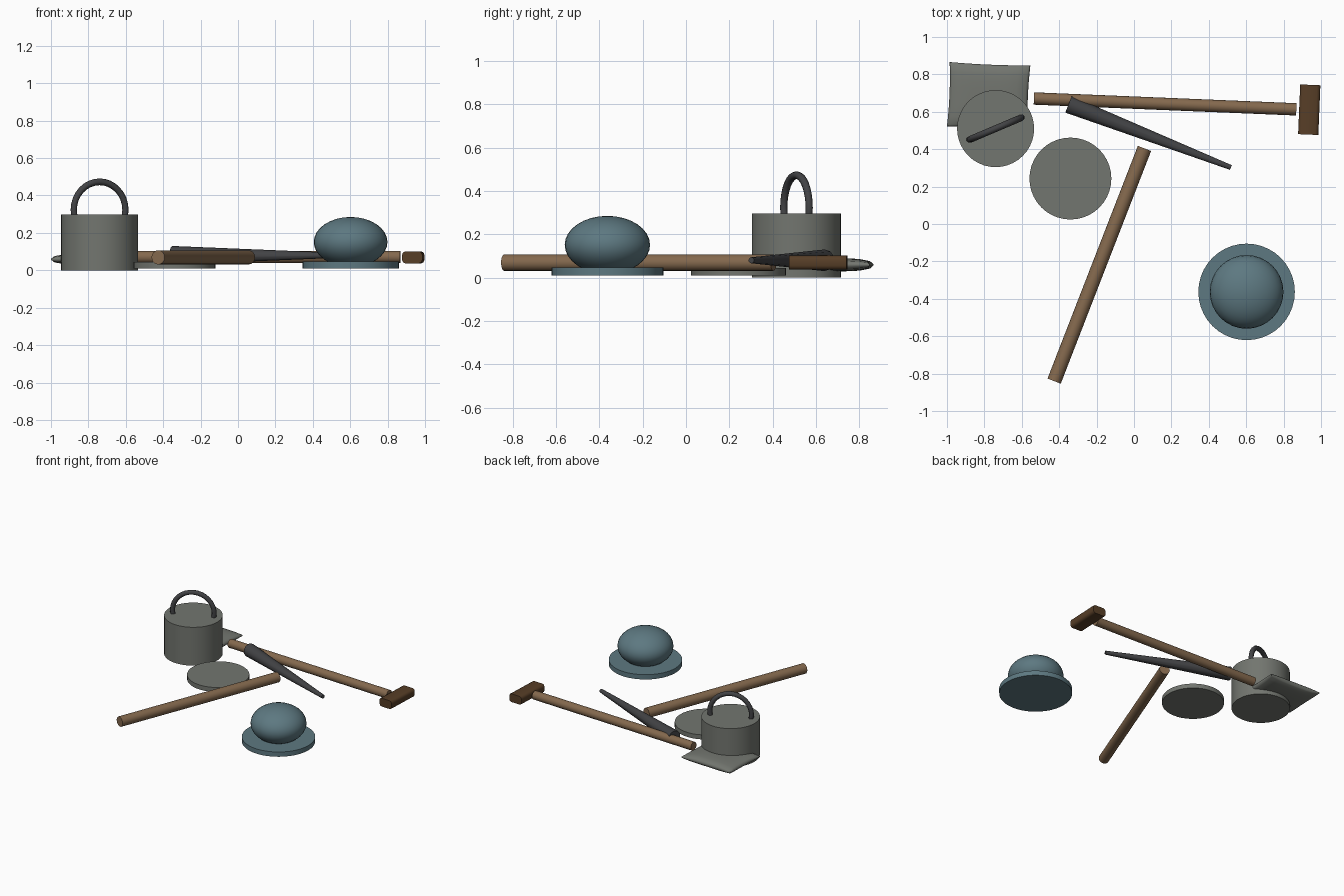
import bpy, bmesh, math
from mathutils import Vector, Matrix

cube = bpy.data.objects.get("Cube")
if cube:
    bpy.data.objects.remove(cube, do_unlink=True)


def material(name, r, g, b):
    m = bpy.data.materials.new(name)
    m.use_nodes = True
    m.diffuse_color = (r, g, b, 1)
    m.node_tree.nodes["Principled BSDF"].inputs["Base Color"].default_value = (r, g, b, 1)
    return m


GREY = material("worn grey metal", 0.17, 0.18, 0.16)
IRON = material("dark iron", 0.055, 0.056, 0.06)
WOOD = material("light wood", 0.23, 0.14, 0.075)
DARK_WOOD = material("dark wood", 0.095, 0.048, 0.02)
BLUE = material("dusty blue", 0.11, 0.19, 0.22)


def finish(name, mat):
    """Name, colour and smooth the active object."""
    ob = bpy.context.object
    ob.name = ob.data.name = name
    ob.data.materials.clear()
    ob.data.materials.append(mat)
    bpy.ops.object.shade_smooth_by_angle(angle=math.radians(50))
    return ob


def rod(name, start, end, r1, r2, mat, sides=16):
    """Straight or tapered round bar between two points."""
    a, b = Vector(start), Vector(end)
    bpy.ops.mesh.primitive_cone_add(vertices=sides, radius1=r1, radius2=r2, depth=(b - a).length,
                                    location=(a + b) / 2,
                                    rotation=(b - a).to_track_quat('Z', 'Y').to_euler())
    return finish(name, mat)


def disc(name, x, y, radius, low, high, mat):
    return rod(name, (x, y, low), (x, y, high), radius, radius, mat, 40)


def mesh_object(name, bm, mat):
    mesh = bpy.data.meshes.new(name)
    bm.to_mesh(mesh)
    bm.free()
    ob = bpy.data.objects.new(name, mesh)
    bpy.context.collection.objects.link(ob)
    bpy.ops.object.select_all(action='DESELECT')
    ob.select_set(True)
    bpy.context.view_layer.objects.active = ob
    return finish(name, mat)


# Bucket with a ring handle sunk into its top
disc("bucket", -0.74, 0.51, 0.206, 0.0, 0.297, GREY)
bpy.ops.mesh.primitive_torus_add(major_radius=0.15, minor_radius=0.018, major_segments=32,
                                 minor_segments=8, location=(-0.74, 0.51, 0.323),
                                 rotation=(math.pi / 2, 0, math.radians(23)))
finish("bucket_handle", IRON)

# Bucket lid lying flat
disc("lid", -0.34, 0.243, 0.219, 0.01, 0.045, GREY)

# Hat with brim and domed crown
disc("hat_brim", 0.602, -0.363, 0.258, 0.01, 0.047, BLUE)
bpy.ops.mesh.primitive_uv_sphere_add(segments=32, ring_count=16, radius=1,
                                     location=(0.602, -0.363, 0.151))
bpy.context.object.scale = (0.197, 0.197, 0.134)
finish("hat_crown", BLUE)

# Loose pole and tapered iron spike
rod("pole", (-0.427, -0.84, 0.069), (0.056, 0.404, 0.069), 0.038, 0.038, WOOD)
rod("spike", (-0.35, 0.64, 0.08), (0.518, 0.302, 0.08), 0.05, 0.014, IRON, 10)

# Shovel shaft
rod("shovel_shaft", (-0.535, 0.671, 0.071), (0.868, 0.613, 0.071), 0.033, 0.033, WOOD)
TILT = Matrix.Rotation(math.radians(-2.4), 4, 'Z')

# Shovel grip: chamfered bar across the end of the shaft
bm = bmesh.new()
bmesh.ops.create_cube(bm, size=1, matrix=Matrix.Diagonal((0.108, 0.266, 0.064, 1)))
long_edges = [e for e in bm.edges if abs(e.verts[0].co.y - e.verts[1].co.y) > 0.1]
bmesh.ops.bevel(bm, geom=long_edges, offset=0.018, segments=2, profile=0.5, affect='EDGES')
bm.transform(Matrix.Translation((0.937, 0.611, 0.069)) @ TILT)
mesh_object("shovel_grip", bm, DARK_WOOD)

# Shovel blade: cushion-like plate with pinched corners
bm = bmesh.new()
bmesh.ops.create_cube(bm, size=2)
bmesh.ops.subdivide_edges(bm, edges=bm.edges[:], cuts=7, use_grid_fill=True)
for v in bm.verts:
    u, w, h = v.co
    thick = 0.03 * (1 - 0.4 * u ** 4) * (1 - 0.4 * w ** 4)
    bulge = 1 - 0.06 * h * h
    v.co = (0.216 * u * bulge * (1 - 0.03 * (1 - w * w)),
            0.172 * w * bulge * (1 - 0.03 * (1 - u * u)), thick * h)
bm.transform(Matrix.Translation((-0.777, 0.685, 0.059)) @ TILT)
mesh_object("shovel_blade", bm, GREY)
